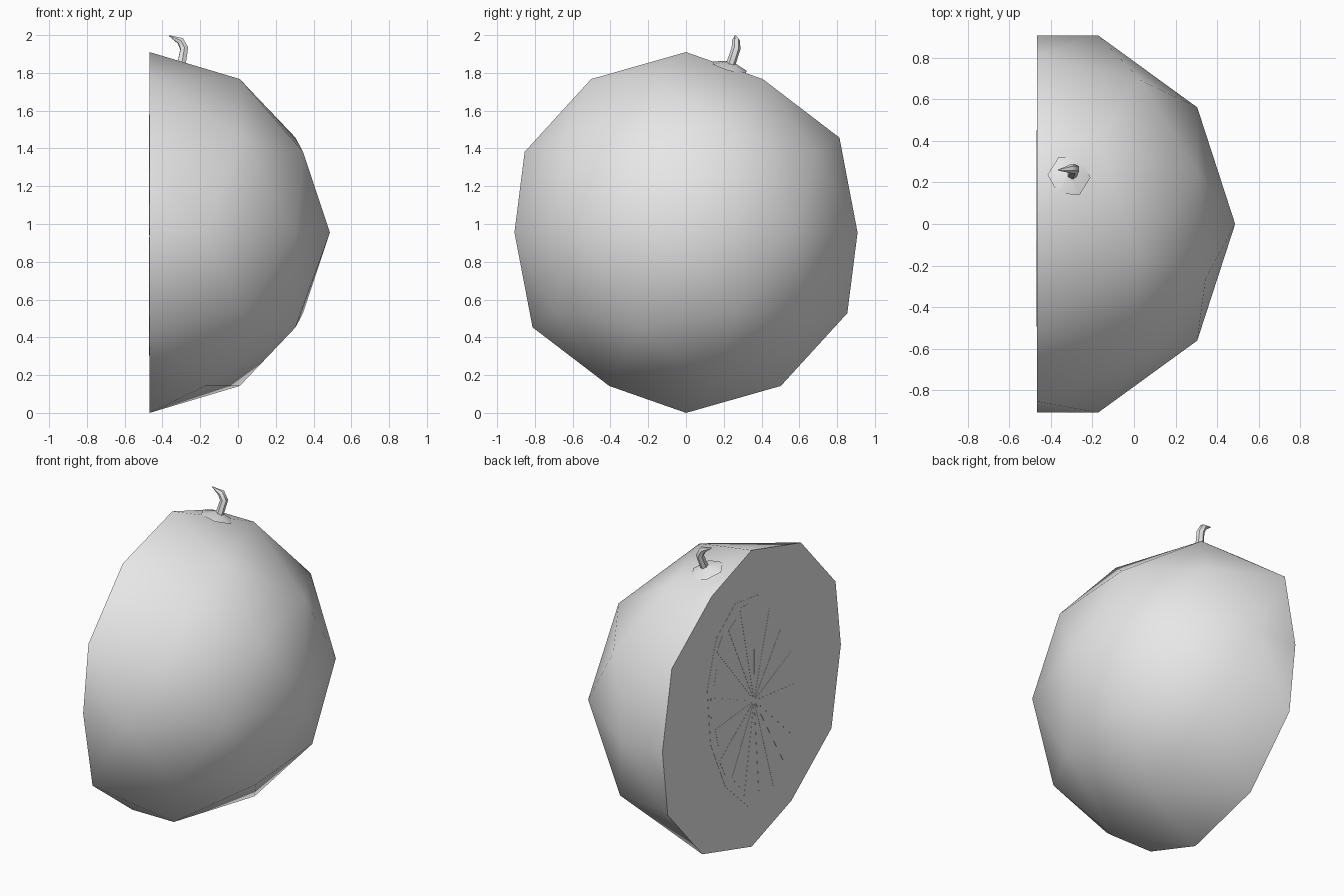
import bpy, bmesh
from math import sin, cos, tau, radians
from mathutils import Matrix, Vector

cube = bpy.data.objects.get("Cube")
if cube:
    bpy.data.objects.remove(cube, do_unlink=True)

R = 0.955          # fruit radius
CUT = -0.468       # x of the cut face

grey = bpy.data.materials.new("plain grey")
grey.use_nodes = True
grey.diffuse_color = (0.8, 0.8, 0.8, 1)
bsdf = next(n for n in grey.node_tree.nodes if n.type == "BSDF_PRINCIPLED")
bsdf.inputs["Base Color"].default_value = (0.8, 0.8, 0.8, 1)


def finish(obj, smooth=None):
    obj.data.materials.clear()
    obj.data.materials.append(grey)
    bpy.ops.object.select_all(action="DESELECT")
    obj.select_set(True)
    bpy.context.view_layer.objects.active = obj
    if smooth:
        bpy.ops.object.shade_smooth_by_angle(angle=radians(smooth))
    return obj


def from_bmesh(name, bm, smooth=None):
    bmesh.ops.recalc_face_normals(bm, faces=bm.faces[:])
    mesh = bpy.data.meshes.new(name)
    bm.to_mesh(mesh)
    bm.free()
    obj = bpy.data.objects.new(name, mesh)
    bpy.context.collection.objects.link(obj)
    return finish(obj, smooth)


def plates(name, outlines, thickness):
    """Thin plates lying on the cut face."""
    bm = bmesh.new()
    for pts in outlines:
        bm.faces.new([bm.verts.new(p) for p in pts])
    out = bmesh.ops.extrude_face_region(bm, geom=bm.faces[:])
    moved = [g for g in out["geom"] if isinstance(g, bmesh.types.BMVert)]
    bmesh.ops.translate(bm, verts=moved, vec=(-thickness, 0, 0))
    return from_bmesh(name, bm)


# Tilted ellipse on the cut face
tilt = radians(15)


def on_cut(t, scale):
    a, b = 0.72 * scale * cos(t), 0.455 * scale * sin(t)
    return Vector((CUT, -0.02 + a * sin(tilt) + b * cos(tilt),
                   0.935 + a * cos(tilt) - b * sin(tilt)))


# Half fruit: low-poly ball cut through its middle and capped
bm = bmesh.new()
bmesh.ops.create_icosphere(bm, subdivisions=2, radius=R,
                           matrix=Matrix.Rotation(radians(-90), 4, "Z"))
bmesh.ops.bisect_plane(bm, geom=bm.verts[:] + bm.edges[:] + bm.faces[:], dist=1e-4,
                       plane_co=(0, 0, 0), plane_no=(1, 0, 0), clear_inner=True)
bmesh.ops.holes_fill(bm, edges=[e for e in bm.edges if e.is_boundary], sides=0)
bmesh.ops.translate(bm, verts=bm.verts[:], vec=(CUT, 0, R))
from_bmesh("half_fruit", bm, 35)

# Flesh disc and its wedges
plates("flesh_disc", [[on_cut(tau * i / 12, 1) for i in range(12)]], 0.001)

COUNT = 18
wedges = []
for i in range(COUNT):
    t, half = tau * (i + 0.5) / COUNT, 0.3 * tau / COUNT
    reach = 0.92 if i % 2 else 0.86
    wedges.append([on_cut(t, 0.04), on_cut(t - half, reach), on_cut(t + half, reach)])
plates("flesh_wedges", wedges, 0.002)

# Leafy cap under the stem
normal = Vector((0.17, 0.27, 0.95))
bm = bmesh.new()
bmesh.ops.create_cone(bm, cap_ends=True, segments=6, radius1=0.105, radius2=0.02, depth=0.03,
                      matrix=Matrix.Translation((-0.31, 0.235, 1.842))
                      @ normal.to_track_quat("Z", "Y").to_matrix().to_4x4())
from_bmesh("stem_cap", bm, 40)

# Bent, tapering stem
curve = bpy.data.curves.new("stem", "CURVE")
curve.dimensions = "3D"
curve.bevel_depth = 0.025
curve.bevel_resolution = 1
curve.use_fill_caps = True
path = [(-0.3, 0.235, 1.84, 1.0), (-0.285, 0.265, 1.93, 0.95),
        (-0.305, 0.265, 1.97, 0.85), (-0.365, 0.26, 1.997, 0.1)]
spline = curve.splines.new("POLY")
spline.points.add(len(path) - 1)
for point, (x, y, z, r) in zip(spline.points, path):
    point.co = (x, y, z, 1)
    point.radius = r
stem = bpy.data.objects.new("stem", curve)
bpy.context.collection.objects.link(stem)
finish(stem)
bpy.ops.object.convert(target="MESH")
finish(bpy.context.view_layer.objects.active, 50)
